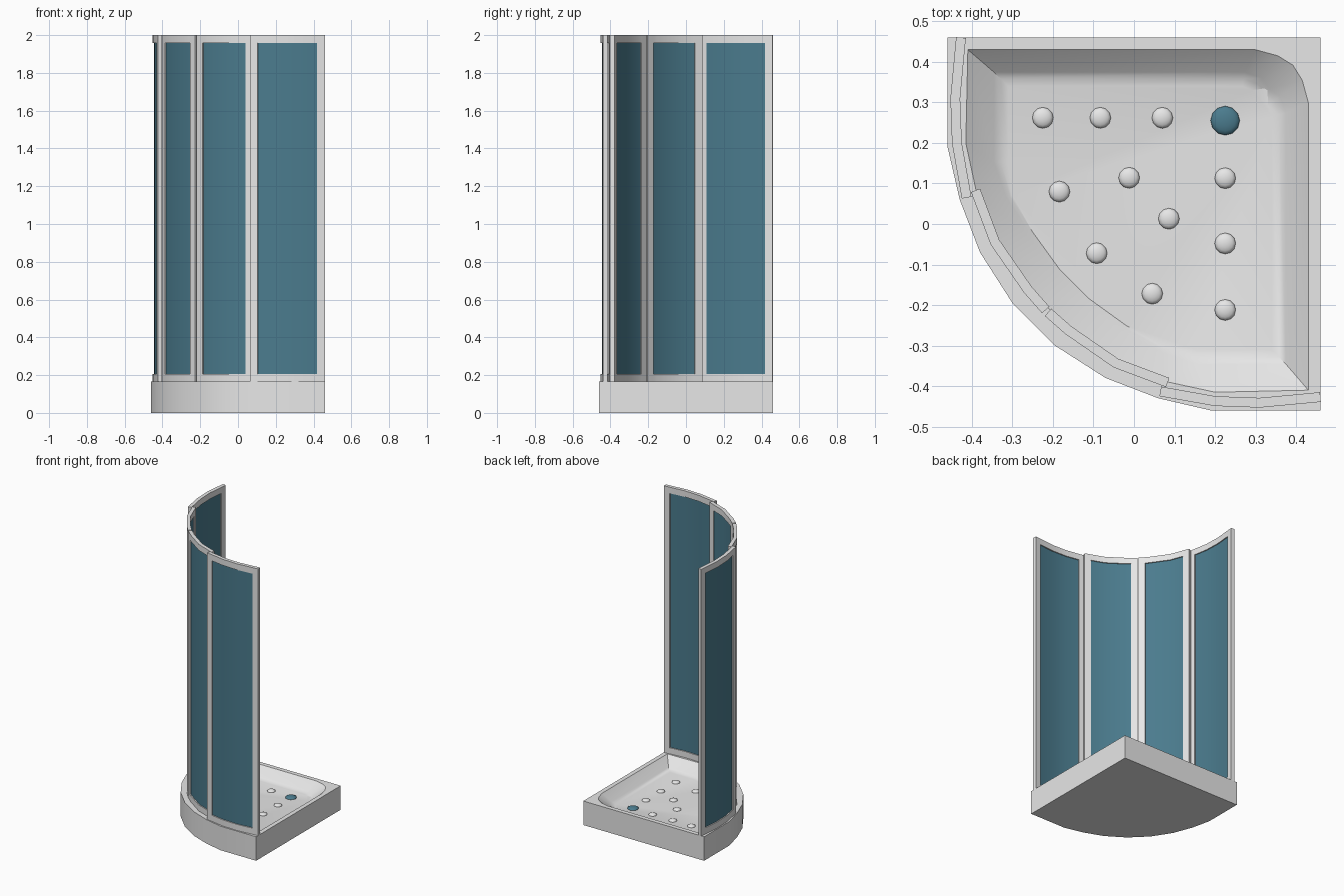
import bpy, bmesh, math
from mathutils import Vector

cube = bpy.data.objects.get("Cube")
if cube:
    bpy.data.objects.remove(cube, do_unlink=True)


def material(name, rgb):
    m = bpy.data.materials.new(name)
    m.use_nodes = True
    m.diffuse_color = (*rgb, 1)
    m.node_tree.nodes["Principled BSDF"].inputs["Base Color"].default_value = (*rgb, 1)
    return m


WHITE = material("white_enamel", (0.8, 0.8, 0.8))
BLUE = material("blue_glass", (0.07, 0.2, 0.27))

TRAY_TOP, FLOOR, TOP = 0.165, 0.1, 2.0
RAIL = 0.042


def finish(bm, name, mat, thickness=0, angle=30):
    """Turn a bmesh into an object, thicken it if asked, and smooth it."""
    bmesh.ops.recalc_face_normals(bm, faces=bm.faces)
    mesh = bpy.data.meshes.new(name)
    bm.to_mesh(mesh)
    bm.free()
    mesh.materials.append(mat)
    ob = bpy.data.objects.new(name, mesh)
    bpy.context.collection.objects.link(ob)
    bpy.ops.object.select_all(action='DESELECT')
    ob.select_set(True)
    bpy.context.view_layer.objects.active = ob
    if thickness:
        mod = ob.modifiers.new("thickness", 'SOLIDIFY')
        mod.thickness, mod.offset, mod.use_even_offset = thickness, 0, True
        bpy.ops.object.modifier_apply(modifier=mod.name)
    bpy.ops.object.shade_smooth_by_angle(angle=math.radians(angle))
    return ob


def swap(points):
    """Mirror across the diagonal of the quadrant."""
    return [(y, x) for x, y in points]


# Tray: quadrant outlines given from the wall corner to the middle of the arc
OUTER = [(.46, .46), (.4, .46), (.31, .46), (-.46, .46), (-.46, .19),
         (-.43, .06), (-.38, -.07), (-.3, -.195)]
RIM = [(.392, .392), (.355, .415), (.3, .43), (-.41, .43), (-.415, .2),
       (-.388, .075), (-.335, -.045), (-.262, -.157)]
BASIN = [(.322, .322), (.305, .347), (.27, .36), (-.33, .36), (-.33, .15),
         (-.3, .07), (-.25, -.02), (-.185, -.11)]

bm = bmesh.new()
rings = []
for half, z in ((OUTER, 0), (OUTER, TRAY_TOP), (RIM, TRAY_TOP), (BASIN, FLOOR)):
    outline = half + swap(half[:0:-1])
    rings.append([bm.verts.new((x, y, z)) for x, y in outline])
for a, b in zip(rings, rings[1:]):
    for i in range(len(a)):
        j = (i + 1) % len(a)
        bm.faces.new((a[i], a[j], b[j], b[i]))
bm.faces.new(rings[0])
bm.faces.new(rings[-1])
# Soften the edge between the basin wall and floor
soft = [e for e in bm.edges if all(v in rings[-1] for v in e.verts)]
bmesh.ops.bevel(bm, geom=soft, offset=0.02, segments=2, profile=0.5, affect='EDGES')
finish(bm, "shower_tray", WHITE, angle=35)


# Panels: a grid along the path, with the window cells split off as glass
def panel(name, path):
    pts = [Vector(p) for p in path]
    first = pts[0] + (pts[1] - pts[0]).normalized() * RAIL
    last = pts[-1] + (pts[-2] - pts[-1]).normalized() * RAIL
    cols = [pts[0], first, *pts[1:-1], last, pts[-1]]
    rows = [TRAY_TOP, TRAY_TOP + RAIL, TOP - RAIL, TOP]
    for part, mat, thick in (("frame", WHITE, 0.024), ("glass", BLUE, 0.01)):
        bm = bmesh.new()
        grid = [[bm.verts.new((p.x, p.y, z)) for z in rows] for p in cols]
        for c in range(len(cols) - 1):
            for r in range(len(rows) - 1):
                window = r == 1 and 0 < c < len(cols) - 2
                if window == (part == "glass"):
                    bm.faces.new((grid[c][r], grid[c + 1][r],
                                  grid[c + 1][r + 1], grid[c][r + 1]))
        loose = [v for v in bm.verts if not v.link_faces]
        bmesh.ops.delete(bm, geom=loose, context='VERTS')
        finish(bm, f"{name}_{part}", mat, thick)


FIXED = [(-.427, .46), (-.441, .31), (-.437, .2), (-.413, .065)]
DOOR = [(-.391, .083), (-.343, -.045), (-.262, -.162), (-.218, -.212)]
panel("right_fixed_panel", FIXED)
panel("right_door", DOOR)
panel("front_door", swap(DOOR))
panel("front_fixed_panel", swap(FIXED))


# Grip studs and drain cover on the tray floor
def dome(name, x, y, radius, height, mat):
    bm = bmesh.new()
    bmesh.ops.create_uvsphere(bm, u_segments=12, v_segments=8, radius=radius)
    for v in bm.verts:
        v.co = (v.co.x + x, v.co.y + y, v.co.z * height / radius + FLOOR)
    finish(bm, name, mat, angle=60)


row = [(-.225, .262), (-.083, .262), (.07, .262)]
STUDS = row + [(.225, .113), (.225, -.048), (.225, -.212), (-.012, .114),
               (-.184, .08), (.086, .013), (-.092, -.072), (.045, -.172)]
for i, (x, y) in enumerate(STUDS):
    dome(f"grip_stud_{i + 1}", x, y, 0.026, 0.012, WHITE)
dome("drain_cover", .225, .255, 0.036, 0.012, BLUE)
